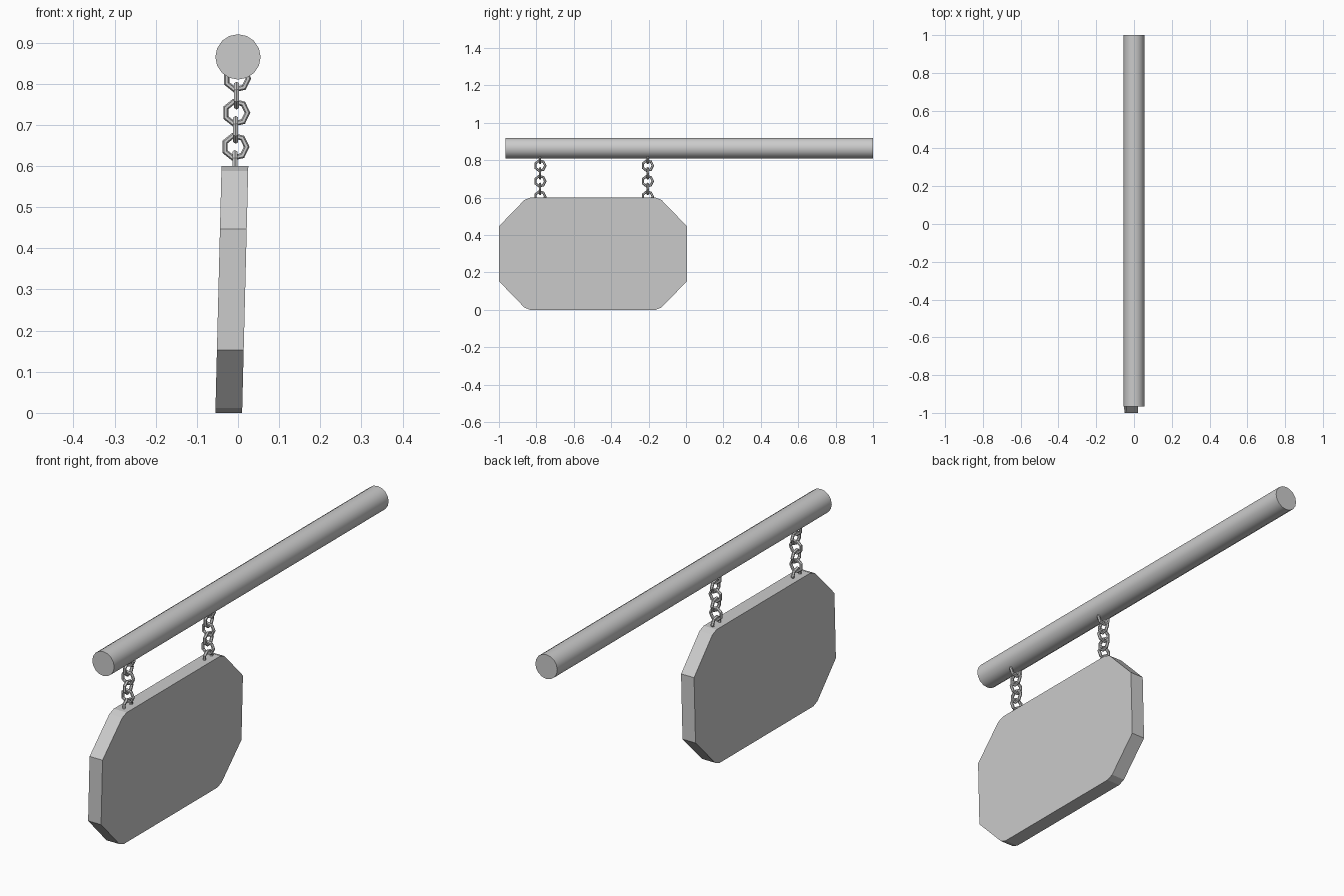
import bpy, bmesh, math

if "Cube" in bpy.data.objects:
    bpy.data.objects.remove(bpy.data.objects["Cube"])

# Horizontal pole along y
bpy.ops.mesh.primitive_cylinder_add(vertices=16, radius=0.055, depth=1.965,
                                    location=(0, 0.0175, 0.865),
                                    rotation=(math.pi / 2, 0, 0))
pole = bpy.context.object
pole.name = "pole"
bpy.ops.object.shade_smooth_by_angle(angle=math.radians(35))

# Sign board: clipped-corner outline, leaning slightly in x
CY, CZ, HY, HZ, THICK = -0.4975, 0.30, 0.5025, 0.30, 0.065
quarter = [(HY, 0.147), (0.366, 0.288), (0.335, HZ)]
outline = (quarter + [(-y, z) for y, z in reversed(quarter)]
           + [(-y, -z) for y, z in quarter]
           + [(y, -z) for y, z in reversed(quarter)])


def lean(z):
    return -0.0225 + 0.025 * z


bm = bmesh.new()
face = bm.faces.new([bm.verts.new((lean(CZ + z) - THICK / 2, CY + y, CZ + z))
                     for y, z in outline])
ext = bmesh.ops.extrude_face_region(bm, geom=[face])
bmesh.ops.translate(bm, vec=(THICK, 0, 0),
                    verts=[v for v in ext["geom"] if isinstance(v, bmesh.types.BMVert)])
bmesh.ops.recalc_face_normals(bm, faces=bm.faces)
mesh = bpy.data.meshes.new("sign_board")
bm.to_mesh(mesh)
bm.free()
bpy.context.collection.objects.link(bpy.data.objects.new("sign_board", mesh))

# Two chains of low-poly rings, alternately turned a quarter
for side, y in (("outer", -0.78), ("inner", -0.205)):
    for i in range(6):
        z = 0.605 + i * 0.0415
        turn = math.pi / 2 if i % 2 == 0 else 0
        bpy.ops.mesh.primitive_torus_add(major_segments=7, minor_segments=6,
                                         major_radius=0.0275, minor_radius=0.007,
                                         location=(-0.0075 + i * 0.001, y, z),
                                         rotation=(math.pi / 2, 0, turn))
        link = bpy.context.object
        link.name = f"{side}_chain_link_{i + 1}"
        bpy.ops.object.shade_flat()
